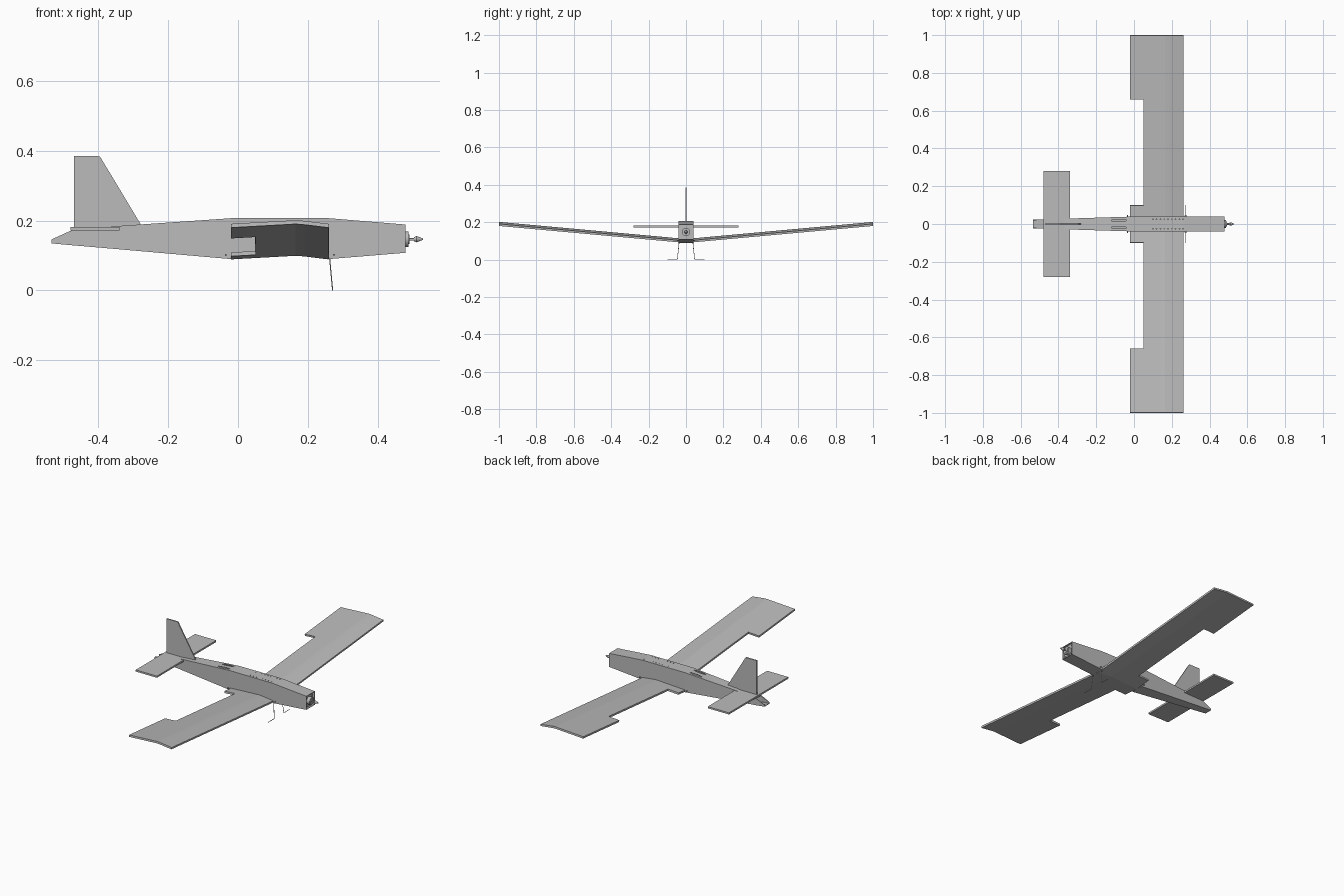
import bpy, bmesh, math
from mathutils import Vector

cube = bpy.data.objects.get("Cube")
if cube:
    bpy.data.objects.remove(cube)

grey = bpy.data.materials.new("light_grey")
grey.use_nodes = True
grey.diffuse_color = (0.5, 0.5, 0.5, 1)
bsdf = next(n for n in grey.node_tree.nodes if n.type == 'BSDF_PRINCIPLED')
bsdf.inputs["Base Color"].default_value = (0.5, 0.5, 0.5, 1)


def finish(name, bm):
    mesh = bpy.data.meshes.new(name)
    bm.to_mesh(mesh)
    bm.free()
    obj = bpy.data.objects.new(name, mesh)
    bpy.context.collection.objects.link(obj)
    mesh.materials.append(grey)
    return obj


def solidify(obj, thickness, offset):
    mod = obj.modifiers.new("thickness", 'SOLIDIFY')
    mod.thickness, mod.offset = thickness, offset


def box(name, low, high):
    bm = bmesh.new()
    bmesh.ops.create_cube(bm, size=1)
    for v in bm.verts:
        v.co = [(a + b) / 2 + c * (b - a) for a, b, c in zip(low, high, v.co)]
    return finish(name, bm)


def rod(name, start, end, r1, r2=None, sides=12):
    start, end = Vector(start), Vector(end)
    axis = end - start
    bm = bmesh.new()
    bmesh.ops.create_cone(bm, cap_ends=True, segments=sides, radius1=r1,
                          radius2=r1 if r2 is None else r2, depth=axis.length)
    turn = axis.to_track_quat('Z', 'Y')
    for v in bm.verts:
        v.co = turn @ v.co + (start + end) / 2
    obj = finish(name, bm)
    bpy.context.view_layer.objects.active = obj
    bpy.ops.object.select_all(action='DESELECT')
    obj.select_set(True)
    bpy.ops.object.shade_smooth_by_angle()
    return obj


# Fuselage: thin-walled box lofted through x, half width, bottom, top
sections = [(-0.535, 0.023, 0.135, 0.146), (-0.48, 0.025, 0.130, 0.171),
            (-0.34, 0.029, 0.118, 0.185), (-0.021, 0.039, 0.09, 0.207),
            (-0.019, 0.039, 0.096, 0.207), (0.165, 0.04, 0.105, 0.207),
            (0.259, 0.04, 0.096, 0.207), (0.261, 0.04, 0.09, 0.207),
            (0.48, 0.04, 0.108, 0.189)]
bm = bmesh.new()
rings = [[bm.verts.new((x, y, z)) for y, z in ((-w, b), (w, b), (w, t), (-w, t))]
         for x, w, b, t in sections]
for i, (back, front) in enumerate(zip(rings, rings[1:])):
    for k in range(4):
        n = (k + 1) % 4
        if i == 0 and k == 2:
            continue  # open tail
        bm.faces.new((back[k], back[n], front[n], front[k]))
bmesh.ops.recalc_face_normals(bm, faces=bm.faces)
# Outward normals: the roof must point up
roof = max(bm.faces, key=lambda f: f.calc_center_median().z)
if roof.normal.z < 0:
    bmesh.ops.reverse_faces(bm, faces=bm.faces)
fuselage = finish("fuselage", bm)
solidify(fuselage, 0.004, -1)

# Cooling slots and small hatch holes cut through the roof
bm = bmesh.new()


def add_hole(x, y, length, width, sides):
    made = bmesh.ops.create_cone(bm, cap_ends=True, segments=sides,
                                 radius1=1, radius2=1, depth=0.05)["verts"]
    for v in made:
        v.co = (x + v.co.x * length, y + v.co.y * width, 0.205 + v.co.z)


for side in (-1, 1):
    add_hole(-0.08, side * 0.019, 0.04, 0.006, 20)
    for i in range(9):
        add_hole(0.10 + i * 0.02, side * 0.025, 0.0025, 0.0025, 8)
cutter = finish("roof_cutter", bm)
cutter.hide_render = True
cut = fuselage.modifiers.new("roof_holes", 'BOOLEAN')
cut.operation, cut.solver, cut.object = 'DIFFERENCE', 'EXACT', cutter
bpy.context.view_layer.objects.active = fuselage
for mod in list(fuselage.modifiers):
    bpy.ops.object.modifier_apply(modifier=mod.name)
bpy.data.objects.remove(cutter)

# Wing: bent sheet with dihedral and trailing-edge cutouts
profile = [(-0.02, 0), (0.05, 0.004), (0.14, 0.009), (0.165, 0.0105),
           (0.19, 0.0085), (0.26, 0)]
stations = [-1, -0.66, -0.1, 0, 0.1, 0.66, 1]
bm = bmesh.new()
grid = [[bm.verts.new((x, y, 0.089 + rise + 0.091 * abs(y))) for x, rise in profile]
        for y in stations]
for j in range(len(stations) - 1):
    for i in range(len(profile) - 1):
        if i == 0 and j in (1, 4):
            continue  # aileron cutout
        bm.faces.new((grid[j][i], grid[j][i + 1], grid[j + 1][i + 1], grid[j + 1][i]))
bmesh.ops.delete(bm, geom=[v for v in bm.verts if not v.link_faces], context='VERTS')
wing = finish("wing", bm)
solidify(wing, 0.011, 1)

# Tail surfaces
box("tailplane", (-0.48, -0.28, 0.172), (-0.34, 0.28, 0.182))
bm = bmesh.new()
bm.faces.new([bm.verts.new((x, 0, z)) for x, z in
              ((-0.47, 0.18), (-0.28, 0.18), (-0.28, 0.192), (-0.395, 0.383),
               (-0.402, 0.385), (-0.47, 0.385))])
fin = finish("fin", bm)
solidify(fin, 0.007, 0)

# Nose: recessed bulkhead, motor, shaft and spinner
z = 0.147
box("motor_bulkhead", (0.462, -0.037, 0.109), (0.468, 0.037, 0.188))
rod("motor_body", (0.468, 0, z), (0.488, 0, z), 0.022, sides=24)
rod("motor_collar", (0.488, 0, z), (0.492, 0, z), 0.014, sides=24)
rod("motor_shaft", (0.49, 0, z), (0.508, 0, z), 0.004)
rod("spinner_base", (0.505, 0, z), (0.512, 0, z), 0.006, 0.009, sides=24)
rod("spinner_tip", (0.512, 0, z), (0.53, 0, z), 0.009, 0.002, sides=24)
for sy in (-1, 1):
    for sz in (-1, 1):
        rod("motor_screw", (0.466, sy * 0.025, z + sz * 0.025),
            (0.474, sy * 0.025, z + sz * 0.025), 0.003)

# Wing dowels and wire landing gear
for x in (-0.035, 0.275):
    rod("wing_dowel", (x, -0.048, 0.102), (x, 0.048, 0.102), 0.003)
for side in (-1, 1):
    rod("gear_leg", (0.262, side * 0.036, 0.1), (0.271, side * 0.046, 0.0015), 0.0015, sides=8)
    rod("gear_axle", (0.271, side * 0.046, 0.0015), (0.271, side * 0.1, 0.0015), 0.0015, sides=8)
